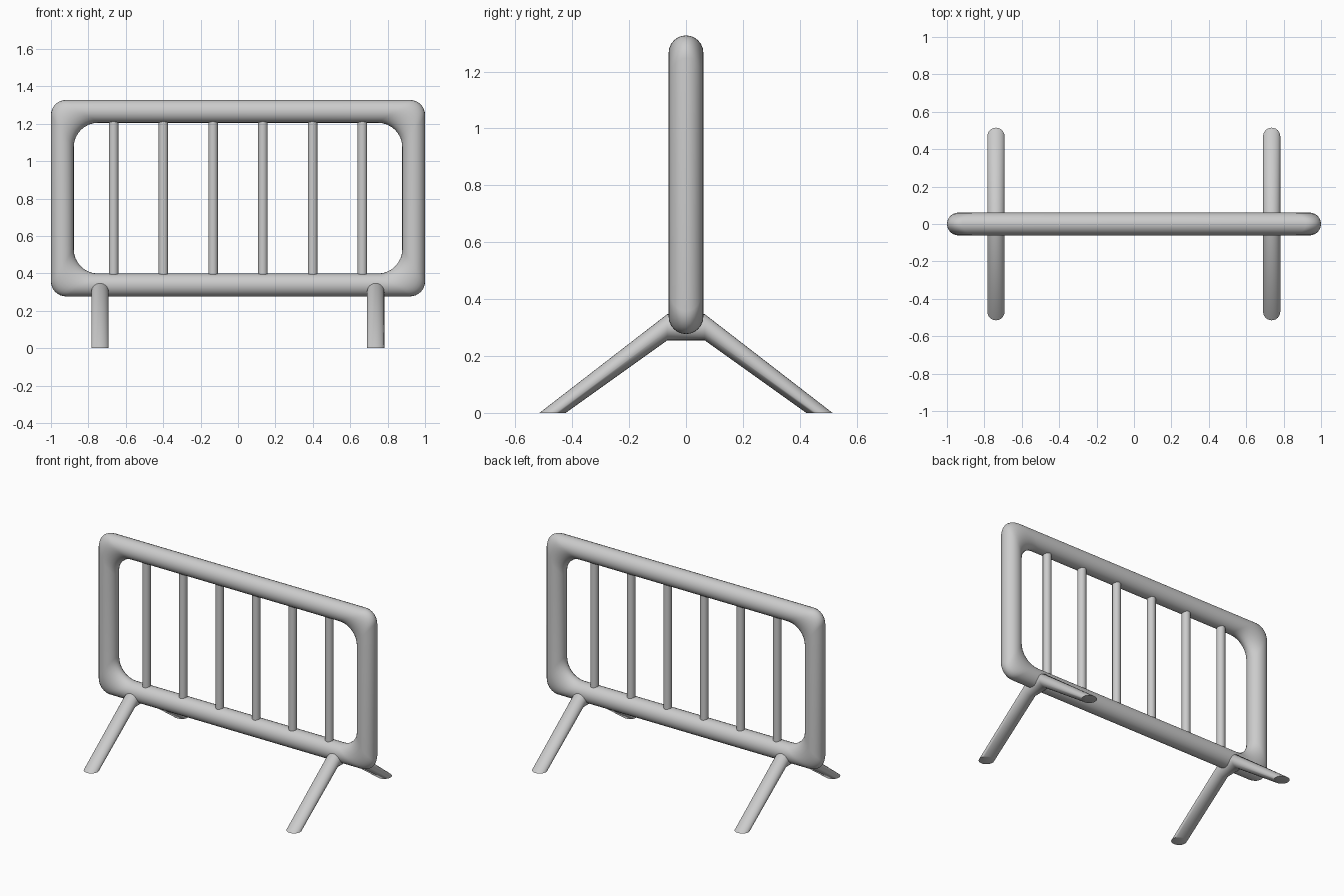
import bpy, bmesh
from math import sin, cos, pi

if "Cube" in bpy.data.objects:
    bpy.data.objects.remove(bpy.data.objects["Cube"])


def add_object(name, bm, angle=60):
    bmesh.ops.recalc_face_normals(bm, faces=bm.faces)
    mesh = bpy.data.meshes.new(name)
    bm.to_mesh(mesh)
    bm.free()
    ob = bpy.data.objects.new(name, mesh)
    bpy.context.collection.objects.link(ob)
    bpy.ops.object.select_all(action='DESELECT')
    ob.select_set(True)
    bpy.context.view_layer.objects.active = ob
    bpy.ops.object.shade_smooth_by_angle(angle=angle * pi / 180)
    return ob


def skin(rings, closed=False):
    """Bridge equal-length rings of points into a tube."""
    bm = bmesh.new()
    vs = [[bm.verts.new(p) for p in ring] for ring in rings]
    n = len(vs[0])
    for i in range(len(vs) if closed else len(vs) - 1):
        a, b = vs[i], vs[(i + 1) % len(vs)]
        for j in range(n):
            k = (j + 1) % n
            bm.faces.new((a[j], a[k], b[k], b[j]))
    if not closed:
        bm.faces.new(vs[0])
        bm.faces.new(vs[-1])
    return bm


# Rectangular tube frame: round section, rounded outer and inner corners
TUBE, HALF_X, HALF_Z, MID_Z = 0.061, 0.939, 0.464, 0.802
STEPS = 8
rings = []
for corner, (sx, sz) in enumerate([(1, 1), (-1, 1), (-1, -1), (1, -1)]):
    for s in range(STEPS + 1):
        a = (corner + s / STEPS) * pi / 2
        ring = []
        for i in range(24):
            t = 2 * pi * i / 24
            d = TUBE * cos(t)
            r = 0.105 - 0.025 * cos(t)
            ring.append((sx * (HALF_X + d - r) + r * cos(a),
                         TUBE * sin(t),
                         MID_Z + sz * (HALF_Z + d - r) + r * sin(a)))
        rings.append(ring)
add_object("frame", skin(rings, closed=True))

# Vertical bars
for i in range(6):
    x = -0.665 + i * 0.266
    circle = [(x + 0.026 * cos(2 * pi * k / 16), 0.026 * sin(2 * pi * k / 16)) for k in range(16)]
    add_object(f"bar_{i + 1}", skin([[(px, py, z) for px, py in circle] for z in (0.37, 1.235)]))

# Splayed legs: flat round feet joined to a short upright section under the frame
R = 0.046
for name, x in (("left_leg", -0.738), ("right_leg", 0.736)):
    circle = [(R * cos(2 * pi * k / 24), R * sin(2 * pi * k / 24)) for k in range(24)]
    foot = lambda s: [(x + u, s * (0.469 + v), 0) for u, v in circle]
    top = lambda y: [(x + u, y, 0.301 + v) for u, v in circle]
    add_object(name, skin([foot(-1), top(-0.066), top(0.066), foot(1)]))
